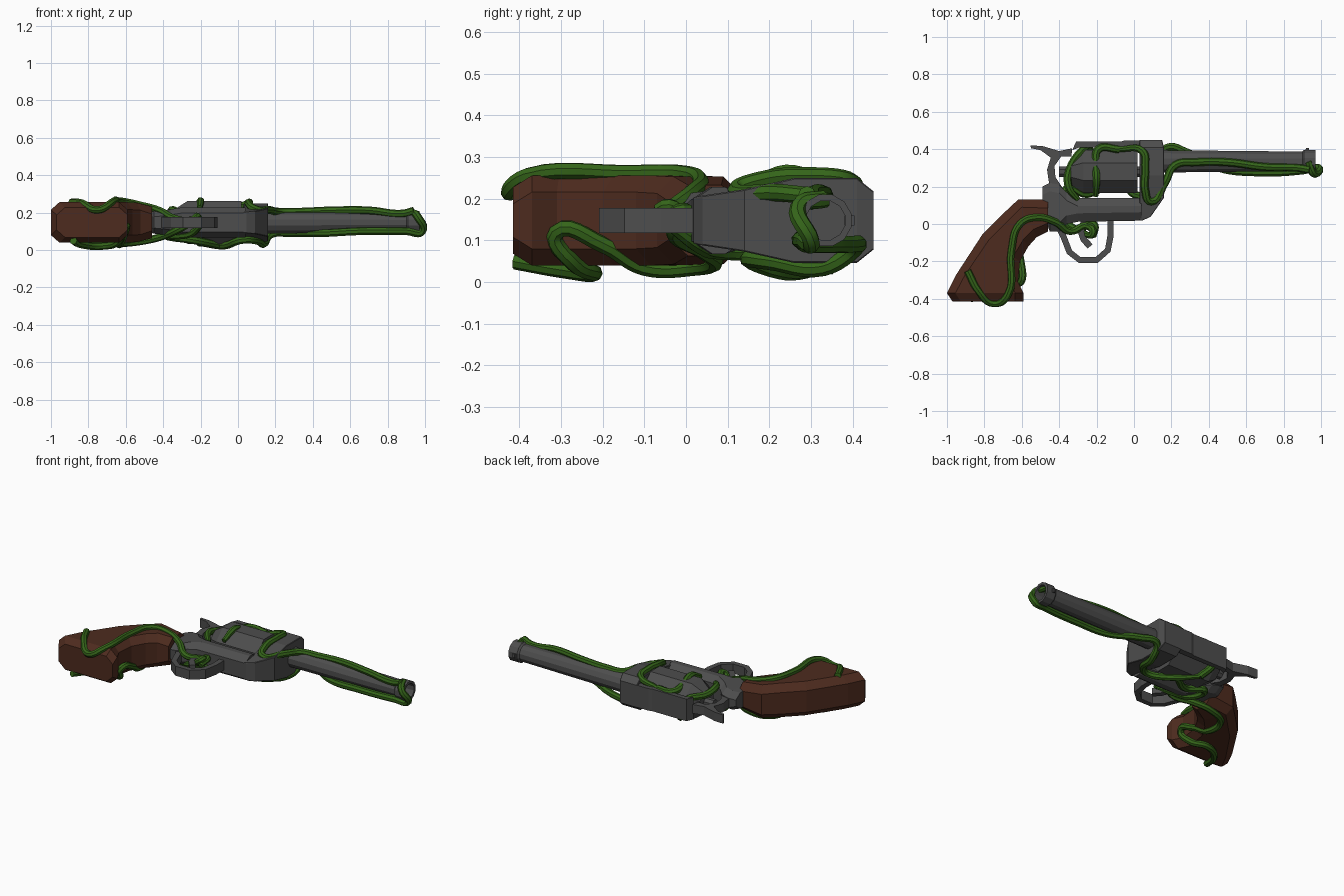
import bpy, bmesh, math
from mathutils import Vector

ZC = 0.148  # mid plane of the revolver lying on its side


def material(name, col):
    m = bpy.data.materials.new(name)
    m.diffuse_color = (*col, 1)
    return m


WOOD = material("wood", (0.075, 0.024, 0.013))
VINE = material("vine_green", (0.035, 0.13, 0.01))
STEEL = material("dark_steel", (0.075, 0.075, 0.075))


def finish(name, bm, mat):
    bmesh.ops.remove_doubles(bm, verts=bm.verts, dist=0.0005)
    bmesh.ops.recalc_face_normals(bm, faces=bm.faces)
    me = bpy.data.meshes.new(name)
    bm.to_mesh(me)
    bm.free()
    me.materials.append(mat)
    ob = bpy.data.objects.new(name, me)
    bpy.context.collection.objects.link(ob)
    return ob


def skin(bm, rings, caps=True):
    rv = [[bm.verts.new(p) for p in r] for r in rings]
    n = len(rv[0])
    for a, b in zip(rv, rv[1:]):
        for i in range(n):
            bm.faces.new((a[i], a[(i + 1) % n], b[(i + 1) % n], b[i]))
    if caps:
        bm.faces.new(rv[0])
        bm.faces.new(rv[-1])


def loft(name, stations, cu, cz, mat):
    """Chamfered sections, each spanning two xy points with a half thickness."""
    rings = []
    for a, b, h in stations:
        a, b = Vector((*a, ZC)), Vector((*b, ZC))
        u = (b - a).normalized() * cu
        z, k = Vector((0, 0, h)), Vector((0, 0, max(h - cz, 0.01)))
        rings.append([a + k, a + u + z, b - u + z, b + k,
                      b - k, b - u - z, a + u - z, a - k])
    bm = bmesh.new()
    skin(bm, rings)
    return finish(name, bm, mat)


def lathe(name, profile, y, n, mat, phase=0.5):
    """Revolve (x, radius) points about an axis along x."""
    rings = []
    for x, r in profile:
        rings.append([(x, y + r * math.cos(t), ZC + r * math.sin(t))
                      for t in [(i + phase) * math.tau / n for i in range(n)]])
    bm = bmesh.new()
    skin(bm, rings, caps=False)
    bmesh.ops.dissolve_degenerate(bm, edges=bm.edges, dist=0.0005)
    return finish(name, bm, mat)


def prism(name, pts, h, mat):
    bm = bmesh.new()
    skin(bm, [[(x, y, ZC + s * h) for x, y in pts] for s in (-1, 1)])
    return finish(name, bm, mat)


def ribbon(name, path, w, h, mat):
    """Bent strip of in-plane width w, as a rectangular-section sweep."""
    p = [Vector(q) for q in path]
    rings = []
    for i, c in enumerate(p):
        d = (p[min(i + 1, len(p) - 1)] - p[max(i - 1, 0)]).normalized()
        nrm = Vector((-d.y, d.x)) * w / 2
        a, b = c + nrm, c - nrm
        rings.append([(a.x, a.y, ZC - h), (b.x, b.y, ZC - h),
                      (b.x, b.y, ZC + h), (a.x, a.y, ZC + h)])
    bm = bmesh.new()
    skin(bm, rings)
    return finish(name, bm, mat)


def vine(name, pts, r=0.021):
    cu = bpy.data.curves.new(name, 'CURVE')
    cu.dimensions = '3D'
    cu.bevel_depth = r
    cu.bevel_resolution = 2
    cu.resolution_u = 6
    cu.use_fill_caps = True
    sp = cu.splines.new('BEZIER')
    sp.bezier_points.add(len(pts) - 1)
    for bp, p in zip(sp.bezier_points, pts):
        bp.co = p
        bp.handle_left_type = bp.handle_right_type = 'AUTO'
    sp.bezier_points[-1].radius = 0.7
    cu.materials.append(VINE)
    ob = bpy.data.objects.new(name, cu)
    bpy.context.collection.objects.link(ob)
    bpy.ops.object.select_all(action='DESELECT')
    ob.select_set(True)
    bpy.context.view_layer.objects.active = ob
    bpy.ops.object.convert(target='MESH')
    bpy.ops.object.shade_smooth_by_angle()


# Wooden grip
loft("grip", [((-0.97, -0.415), (-0.59, -0.415), 0.08),
              ((-1.0, -0.37), (-0.59, -0.37), 0.108),
              ((-0.95, -0.27), (-0.62, -0.31), 0.108),
              ((-0.81, -0.055), (-0.61, -0.2), 0.108),
              ((-0.70, 0.055), (-0.565, -0.12), 0.108),
              ((-0.62, 0.13), (-0.52, -0.07), 0.105),
              ((-0.46, 0.13), (-0.46, -0.04), 0.085)], 0.045, 0.04, WOOD)

# Frame: lower bar, front block, top strap
loft("lower_frame", [((-0.49, 0.06), (-0.49, 0.20), 0.05),
                     ((-0.45, -0.04), (-0.45, 0.22), 0.06),
                     ((-0.40, -0.04), (-0.40, 0.21), 0.065),
                     ((-0.36, 0.0), (-0.36, 0.17), 0.07),
                     ((-0.30, 0.012), (-0.30, 0.14), 0.08),
                     ((0.04, 0.018), (0.04, 0.14), 0.08)], 0.045, 0.03, STEEL)
loft("front_block", [((0.03, 0.018), (0.045, 0.018), 0.055),
                     ((0.03, 0.04), (0.09, 0.04), 0.06),
                     ((0.03, 0.14), (0.16, 0.14), 0.075),
                     ((0.03, 0.26), (0.16, 0.26), 0.102),
                     ((0.03, 0.41), (0.16, 0.41), 0.102),
                     ((0.03, 0.45), (0.15, 0.45), 0.07)], 0.003, 0.003, STEEL)
prism("top_strap", [(-0.33, 0.395), (-0.29, 0.41), (0.05, 0.41), (0.15, 0.42),
                    (0.15, 0.447), (-0.05, 0.447), (-0.07, 0.44), (-0.31, 0.44)],
      0.07, STEEL)

# Cylinder and its pin
R = 0.124
lathe("cylinder", [(-0.34, 0), (-0.34, 0.075), (-0.27, R), (0.02, R),
                   (0.02, 0)], 0.28, 8, STEEL)
lathe("cylinder_pin", [(-0.40, 0), (-0.40, 0.03), (0.05, 0.03), (0.05, 0)],
      0.28, 8, STEEL)

# Barrel with muzzle ring and bore, front sight
lathe("barrel", [(0.12, 0), (0.12, 0.062), (0.9, 0.054), (0.91, 0.064),
                 (0.97, 0.064), (0.97, 0.048), (0.6, 0.048), (0.6, 0)],
      0.335, 12, STEEL)
prism("front_sight", [(0.91, 0.38), (0.935, 0.38), (0.935, 0.405),
                      (0.92, 0.405)], 0.012, STEEL)

# Hammer, trigger and guard
prism("hammer", [(-0.555, 0.42), (-0.49, 0.417), (-0.40, 0.39), (-0.33, 0.405),
                 (-0.335, 0.36), (-0.39, 0.36), (-0.425, 0.31), (-0.42, 0.25),
                 (-0.38, 0.19), (-0.45, 0.19), (-0.465, 0.29), (-0.445, 0.355),
                 (-0.50, 0.395), (-0.55, 0.405)], 0.028, STEEL)
ribbon("trigger_guard", [(-0.40, -0.02), (-0.38, -0.06), (-0.345, -0.15),
                         (-0.29, -0.193), (-0.20, -0.193), (-0.14, -0.14),
                         (-0.125, -0.06), (-0.125, 0.03)], 0.033, 0.03, STEEL)
ribbon("trigger", [(-0.26, 0.03), (-0.285, -0.04), (-0.27, -0.08),
                   (-0.235, -0.12)], 0.035, 0.018, STEEL)

# Vines on the barrel, running onto the cylinder
vine("barrel_vine_upper", [(0.94, 0.29, 0.21), (0.88, 0.30, 0.195),
                           (0.70, 0.305, 0.212), (0.5, 0.33, 0.212),
                           (0.33, 0.33, 0.205), (0.22, 0.315, 0.205),
                           (0.165, 0.22, 0.215), (0.09, 0.12, 0.22),
                           (0.06, 0.18, 0.245), (0.06, 0.30, 0.255),
                           (0.045, 0.39, 0.245), (-0.08, 0.40, 0.21)])
vine("barrel_vine_lower", [(0.93, 0.335, 0.20), (0.96, 0.27, 0.18),
                           (0.985, 0.30, 0.10), (0.9, 0.285, 0.10),
                           (0.65, 0.275, 0.10), (0.45, 0.30, 0.09),
                           (0.28, 0.385, 0.09), (0.18, 0.41, 0.085),
                           (0.14, 0.33, 0.035), (0.10, 0.20, 0.05),
                           (0.03, 0.15, 0.055), (-0.07, 0.24, 0.025),
                           (-0.2, 0.34, 0.035)])
# Vines around the cylinder, front and underside
vine("cylinder_vine", [(-0.08, 0.40, 0.21), (-0.19, 0.40, 0.22),
                       (-0.205, 0.33, 0.235), (-0.2, 0.24, 0.262),
                       (-0.205, 0.15, 0.225)])
vine("rear_vine", [(-0.2, 0.34, 0.035), (-0.24, 0.40, 0.09),
                   (-0.27, 0.40, 0.18), (-0.345, 0.29, 0.2),
                   (-0.35, 0.2, 0.215), (-0.30, 0.13, 0.2)])
vine("underside_vine", [(-0.1, 0.26, 0.025), (-0.25, 0.16, 0.055),
                        (-0.36, 0.19, 0.07), (-0.35, 0.08, 0.075),
                        (-0.25, 0.03, 0.09), (-0.2, -0.03, 0.13)])
# Vines by the trigger and on both faces of the grip
vine("grip_vine_upper", [(-0.89, -0.25, 0.256), (-0.83, -0.36, 0.25),
                         (-0.75, -0.425, 0.215), (-0.675, -0.38, 0.255),
                         (-0.655, -0.14, 0.262), (-0.61, 0.0, 0.26),
                         (-0.52, 0.035, 0.24), (-0.42, 0.01, 0.212),
                         (-0.34, -0.04, 0.17), (-0.25, -0.01, 0.16),
                         (-0.22, -0.05, 0.18), (-0.29, -0.04, 0.13)], 0.02)
vine("grip_vine_lower", [(-0.88, -0.41, 0.05), (-0.84, -0.3, 0.03),
                         (-0.72, -0.22, 0.022), (-0.64, -0.27, 0.045),
                         (-0.605, -0.31, 0.12), (-0.605, -0.2, 0.09),
                         (-0.63, -0.10, 0.035), (-0.62, 0.02, 0.035),
                         (-0.5, 0.07, 0.05), (-0.4, 0.04, 0.075),
                         (-0.3, -0.03, 0.12), (-0.215, 0.0, 0.17),
                         (-0.215, -0.07, 0.15)], 0.02)
